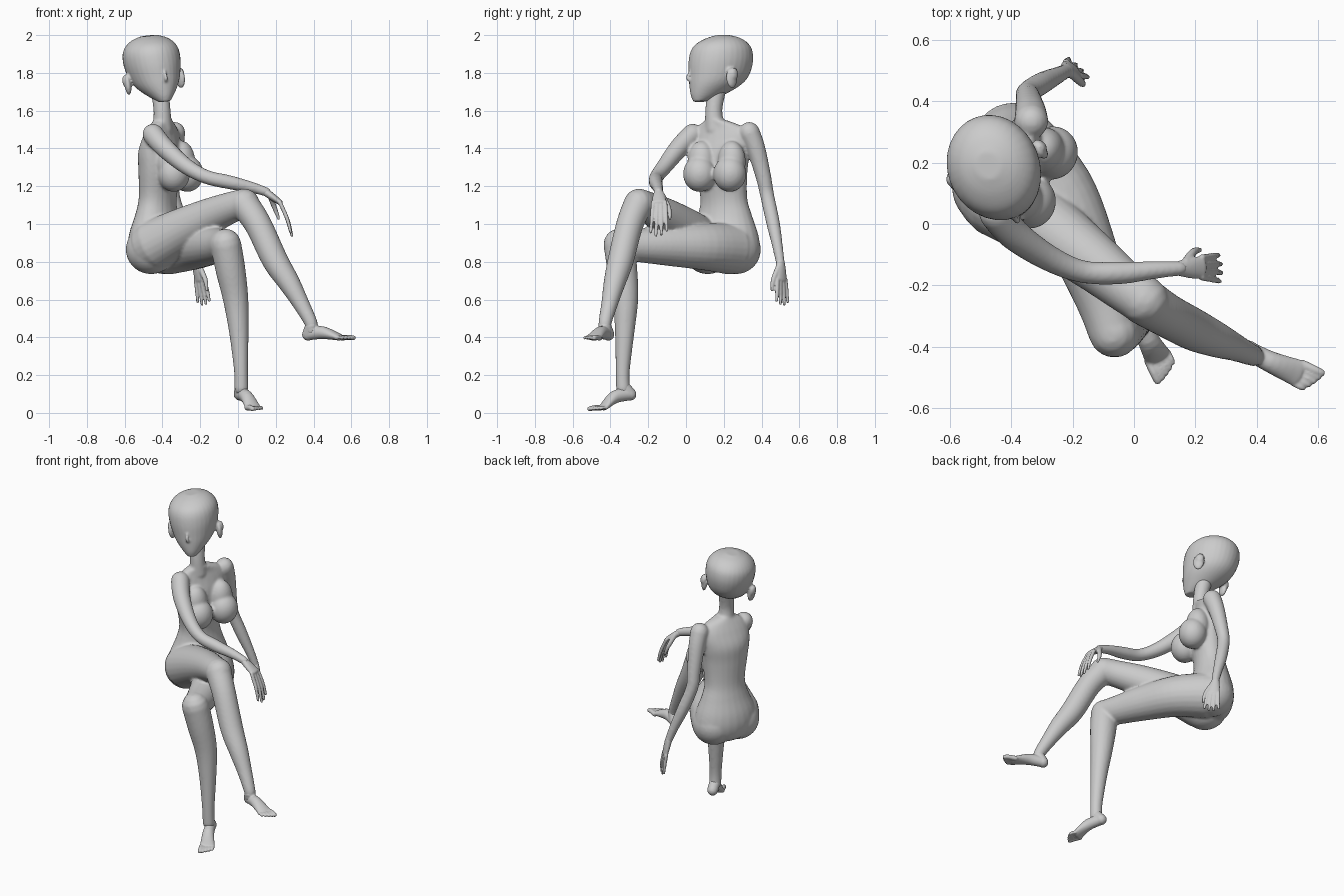
import bpy, bmesh, math
from mathutils import Vector, Matrix

if "Cube" in bpy.data.objects:
    bpy.data.objects.remove(bpy.data.objects["Cube"])


def spline(pts, n):
    # Catmull-Rom through rows of any length
    if len(pts) == 2 or n == 1:
        return [list(p) for p in pts]
    out = []
    for i in range(len(pts) - 1):
        a, b, c, d = (pts[max(i - 1, 0)], pts[i], pts[i + 1], pts[min(i + 2, len(pts) - 1)])
        for k in range(n):
            t = k / n
            out.append([0.5 * (2 * q + (r - p) * t + (2 * p - 5 * q + 4 * r - s) * t * t
                               + (3 * q - p - 3 * r + s) * t ** 3) for p, q, r, s in zip(a, b, c, d)])
    return out + [list(pts[-1])]


def tube(bm, pts, side=(0, 0, 1), level=False, n=5, seg=24, cap=True):
    """Rounded tube through rows (x, y, z, radius along side, other radius)."""
    rows = spline([p if len(p) == 5 else (*p, p[3]) for p in pts], n)
    pos = [Vector(r[:3]) for r in rows]
    rings = []
    for i, r in enumerate(rows):
        t = Vector((0, 0, 1)) if level else (pos[min(i + 1, len(pos) - 1)] - pos[max(i - 1, 0)]).normalized()
        s = Vector(side)
        s = (s - t * s.dot(t)).normalized()
        o = t.cross(s)
        ring = (pos[i], s, o, r[3], r[4])
        ends = [(-1, i == 0), (1, i == len(rows) - 1)]
        caps = {e: [(pos[i] + t * e * min(r[3:]) * math.sin(a), s, o, r[3] * math.cos(a), r[4] * math.cos(a))
                    for a in (0.45, 0.9, 1.3)] if on and cap else [] for e, on in ends}
        rings += caps[-1][::-1] + [ring] + caps[1]
    loops = [[bm.verts.new(c + s * a * math.cos(2 * math.pi * k / seg) + o * b * math.sin(2 * math.pi * k / seg))
              for k in range(seg)] for c, s, o, a, b in rings]
    for u, v in zip(loops, loops[1:]):
        for k in range(seg):
            j = (k + 1) % seg
            bm.faces.new((u[k], u[j], v[j], v[k]))
    bm.faces.new(loops[0][::-1])
    bm.faces.new(loops[-1])


def ball(bm, c, size, rot=0.0):
    m = Matrix.Translation(c) @ Matrix.Rotation(rot, 4, 'Z') @ Matrix.Diagonal((*size, 1))
    bmesh.ops.create_uvsphere(bm, u_segments=28, v_segments=18, radius=1, matrix=m)


def finish(bm, name, voxel, smooth, matrix=None):
    if matrix:
        bm.transform(matrix)
    bmesh.ops.recalc_face_normals(bm, faces=bm.faces)
    me = bpy.data.meshes.new(name)
    bm.to_mesh(me)
    bm.free()
    ob = bpy.data.objects.new(name, me)
    bpy.context.collection.objects.link(ob)
    for p in me.polygons:
        p.use_smooth = True
    r = ob.modifiers.new("blend", 'REMESH')
    r.mode, r.voxel_size, r.use_smooth_shade = 'VOXEL', voxel, True
    s = ob.modifiers.new("soften", 'SMOOTH')
    s.factor, s.iterations = 0.5, smooth
    return ob


# torso, turned mostly toward +x
body = bmesh.new()
turn = math.atan2(-0.42, 0.9)
tube(body, [(-.43, .20, .765, .10, .075), (-.43, .20, .80, .165, .12), (-.43, .20, .87, .20, .14),
            (-.43, .20, .95, .19, .135), (-.43, .205, 1.05, .15, .105), (-.425, .20, 1.14, .13, .093),
            (-.415, .185, 1.28, .148, .103), (-.415, .185, 1.38, .163, .10), (-.405, .19, 1.46, .17, .075),
            (-.40, .18, 1.515, .13, .055), (-.395, .16, 1.55, .055, .048)],
     side=(.42, .9, 0), level=True, cap=False)
tube(body, [(-.40, .155, 1.50, .055), (-.402, .147, 1.60, .045), (-.415, .165, 1.72, .05)], side=(1, 0, 0))
for c in ((-.268, .232, 1.265), (-.34, .072, 1.265)):
    ball(body, c, (.085, .088, .095), turn)
    ball(body, (c[0] - .03, c[1] + .01, 1.33), (.07, .075, .11), turn)
for c in ((-.39, .265, .865), (-.46, .115, .865)):
    ball(body, c, (.135, .13, .13), turn)

# legs: right one crossed over the left
tube(body, [(-.44, .09, .89, .135), (-.30, .0, .965, .118), (-.15, -.11, 1.04, .097), (-.03, -.205, 1.09, .082),
            (.035, -.25, 1.108, .079)])
tube(body, [(.03, -.25, 1.108, .079), (.105, -.297, 1.0, .072), (.195, -.345, .81, .069), (.27, -.378, .69, .058),
            (.33, -.403, .585, .045), (.385, -.428, .48, .035), (.39, -.428, .44, .034)])
tube(body, [(-.37, .235, .87, .138), (-.25, .10, .88, .125), (-.165, -.08, .885, .108), (-.10, -.25, .887, .089),
            (-.068, -.355, .893, .080)])
tube(body, [(-.065, -.355, .893, .082), (-.04, -.337, .76, .079), (-.012, -.32, .60, .067), (.005, -.325, .42, .051),
            (.016, -.335, .22, .037), (.018, -.333, .13, .037)], side=(1, 0, 0))

# arms
tube(body, [(-.45, .035, 1.475, .056), (-.39, -.035, 1.405, .052), (-.28, -.11, 1.31, .043), (-.17, -.155, 1.25, .037),
            (-.05, -.16, 1.222, .037), (.07, -.15, 1.195, .029), (.15, -.145, 1.17, .024)])
tube(body, [(-.335, .335, 1.485, .056), (-.338, .37, 1.40, .050), (-.345, .41, 1.25, .041), (-.345, .43, 1.15, .037),
            (-.30, .46, 1.01, .036), (-.25, .485, .88, .028), (-.22, .50, .79, .023)], side=(1, 0, 0))
finish(body, "body", .008, 6)

# head: stacked level sections (height, front, back, half width) in its own frame
head = bmesh.new()
sections = [(-.183, .165, .095, .03), (-.15, .176, .0, .065), (-.10, .18, -.095, .108), (-.05, .18, -.145, .132),
            (.02, .178, -.17, .148), (.08, .166, -.17, .147), (.12, .14, -.15, .128), (.15, .09, -.11, .092),
            (.168, .035, -.055, .042)]
tube(head, [(0, -(f + b) / 2, z, w, (f - b) / 2) for z, f, b, w in sections],
     side=(1, 0, 0), level=True, cap=False, seg=32)
tube(head, [(0, -.18, -.02, .006), (0, -.193, -.057, .01), (0, -.178, -.072, .01)], side=(1, 0, 0), seg=12)
for s in (-1, 1):
    ball(head, (s * .148, .0, -.075), (.018, .034, .055), s * .35)
    ball(head, (s * .155, .012, -.055), (.017, .026, .034), s * .5)
pose = (Matrix.Translation((-.453, .188, 1.83)) @ Matrix.Rotation(math.radians(20), 4, 'Z')
        @ Matrix.Rotation(math.radians(-7), 4, 'Y'))
finish(head, "head", .007, 3, pose)


def hand(name, wrist, knuckle, tip, across, thumb):
    bm = bmesh.new()
    w, k, t, a = Vector(wrist), Vector(knuckle), Vector(tip), Vector(across).normalized()
    tube(bm, [(*w, .024, .021), (*w.lerp(k, .5), .034, .019), (*k, .038, .015)], side=a)
    bend = k.lerp(t, .5) + (k - w).normalized() * .012
    for i, length in enumerate((.85, .97, 1, .9)):
        off = a * (i - 1.5) * -.021
        tube(bm, [(*(k + off), .0115), (*(k.lerp(bend, length) + off * 1.2), .0105),
                  (*(k.lerp(t, length) + off * 1.35), .008)], side=a, seg=12)
    s, e = w.lerp(k, .3) + a * .018, Vector(thumb)
    tube(bm, [(*s, .015), (*(s.lerp(e, .55) + a * .012), .013), (*e, .008)], side=(k - w).cross(a), seg=12)
    finish(bm, name, .005, 2)


# hands: across points to the thumb side
hand("right_hand", (.145, -.145, 1.17), (.222, -.142, 1.115), (.285, -.145, .94), (0, 1, 0), (.215, -.085, 1.03))
hand("left_hand", (-.222, .50, .80), (-.20, .505, .705), (-.18, .51, .575), (.7, -.65, 0), (-.165, .455, .65))


def foot(name, ankle, heel, arch, sole_ball, forward, inner):
    bm = bmesh.new()
    b, f, a = Vector(sole_ball), Vector(forward).normalized(), Vector(inner).normalized()
    tube(bm, [(*ankle, .034), (*heel, .033)], side=a)
    tube(bm, [(*heel, .031, .031), (*arch, .035, .034), (*b, .045, .018)], side=a)
    for i, (length, r) in enumerate(((.068, .0145), (.066, .011), (.058, .0105), (.048, .01), (.036, .0095))):
        p = b + a * (.033 - i * .0175) - Vector((0, 0, .004))
        tube(bm, [(*p, r), (*(p + f * length * .6 + Vector((0, 0, .003))), r), (*(p + f * length), r * .9)],
             side=a, seg=12)
    finish(bm, name, .005, 2)


# feet
foot("right_foot", (.39, -.43, .46), (.372, -.412, .415), (.445, -.45, .425), (.535, -.487, .401),
     (.9, -.42, 0), (.42, .9, 0))
foot("left_foot", (.018, -.333, .14), (.01, -.295, .098), (.045, -.375, .085), (.078, -.435, .031),
     (.42, -.9, -.08), (-.9, -.42, 0))
